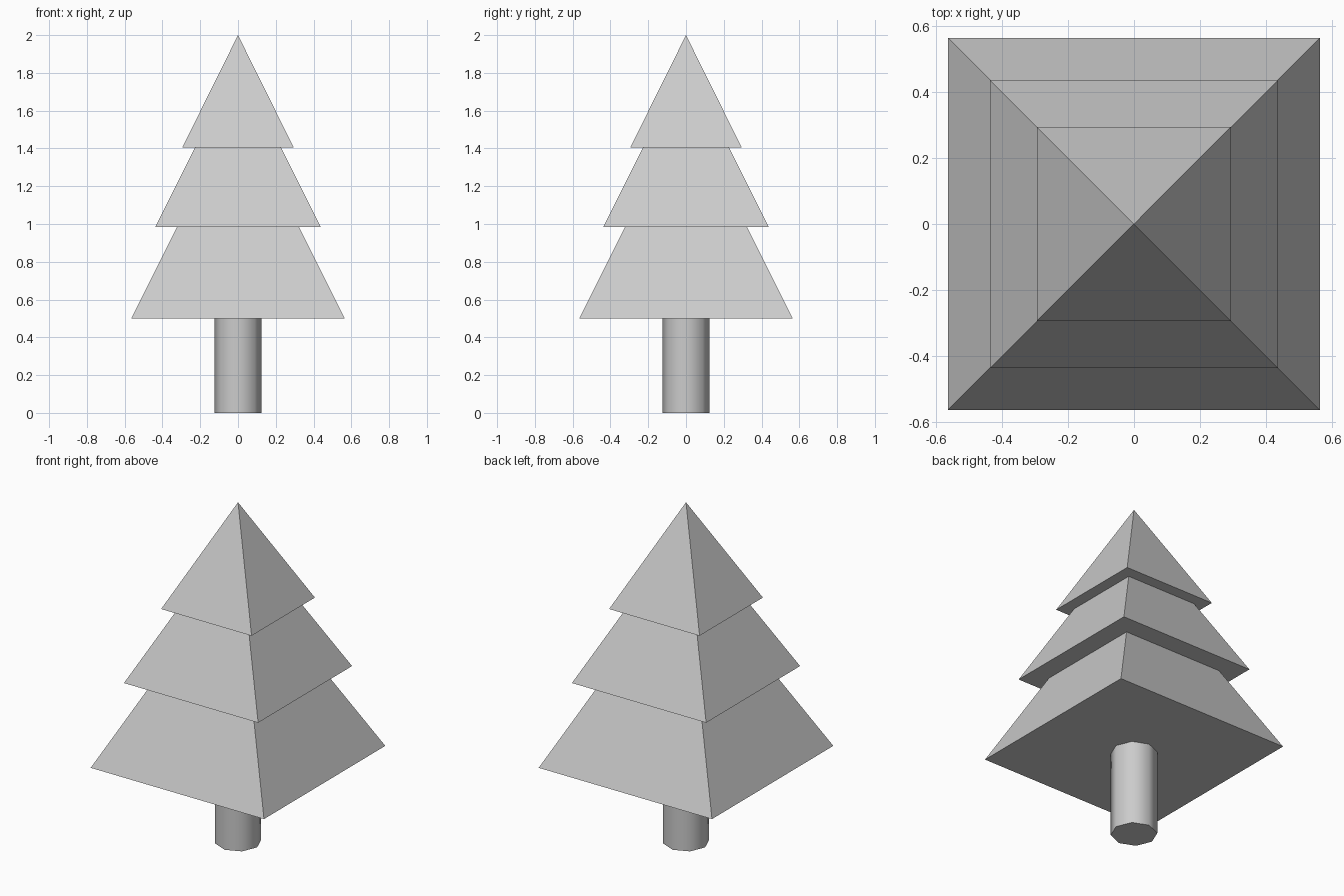
import bpy
import math

cube = bpy.data.objects.get("Cube")
if cube:
    bpy.data.objects.remove(cube, do_unlink=True)

grey = bpy.data.materials.new("light_grey")
grey.use_nodes = True
colour = (0.6, 0.6, 0.6, 1.0)
grey.diffuse_color = colour
grey.node_tree.nodes["Principled BSDF"].inputs["Base Color"].default_value = colour


def finish(name):
    obj = bpy.context.object
    obj.name = name
    bpy.ops.object.transform_apply(location=False, rotation=True, scale=True)
    obj.data.materials.append(grey)
    return obj


def foliage_tier(name, half_width, base, apex):
    """Square pyramid with its sides facing the axes."""
    bpy.ops.mesh.primitive_cone_add(
        vertices=4, radius1=half_width * math.sqrt(2), radius2=0,
        depth=apex - base, location=(0, 0, (base + apex) / 2),
        rotation=(0, 0, math.pi / 4))
    finish(name)


# Trunk: smooth-shaded octagonal column
bpy.ops.mesh.primitive_cylinder_add(
    vertices=8, radius=0.125, depth=0.5, location=(0, 0, 0.25))
finish("trunk")
bpy.ops.object.shade_smooth_by_angle(angle=math.radians(50))

# Three stacked foliage pyramids
foliage_tier("lower_foliage", 0.565, 0.5, 1.63)
foliage_tier("middle_foliage", 0.4375, 0.985, 1.86)
foliage_tier("upper_foliage", 0.295, 1.405, 2.0)
